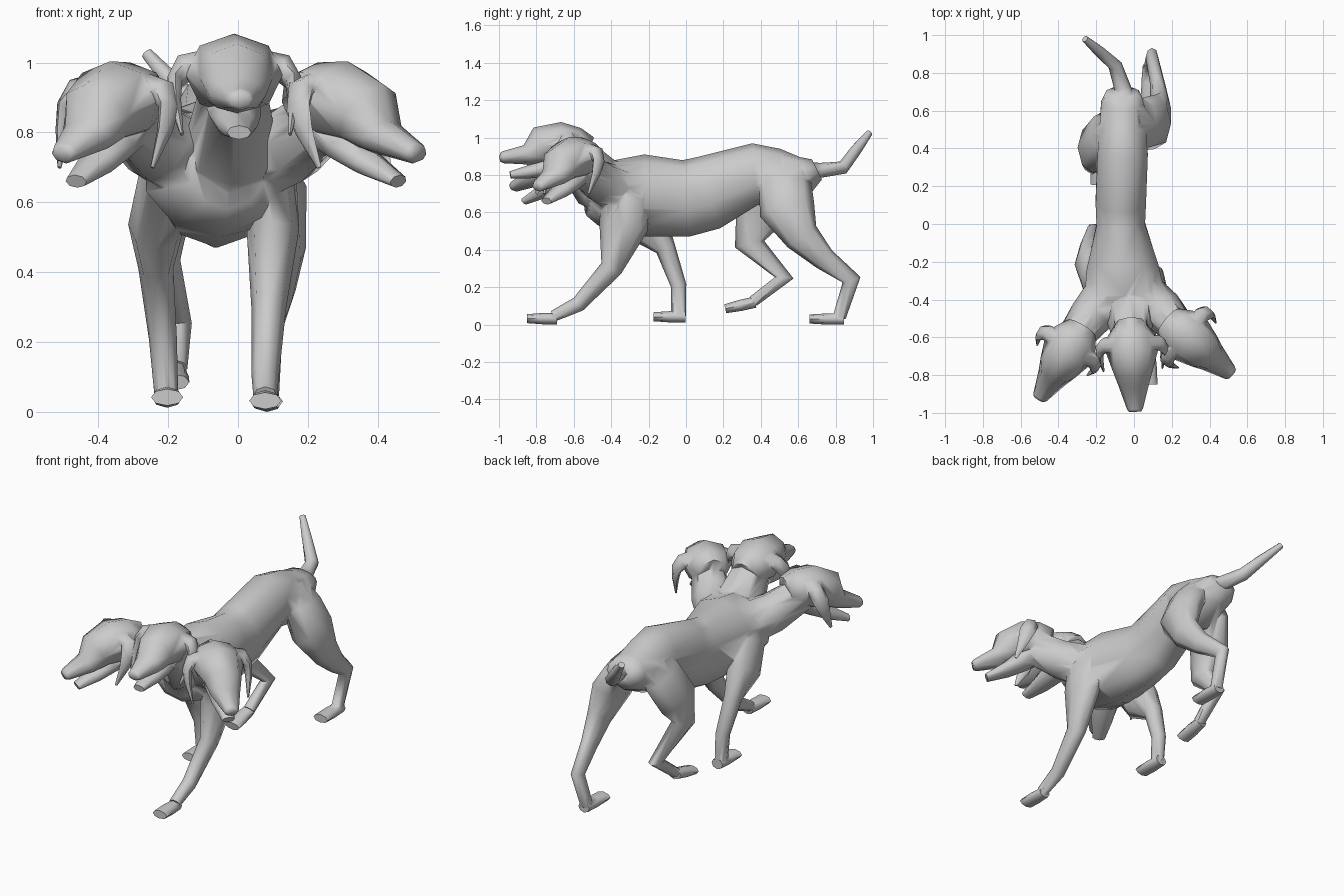
import bpy, bmesh
from math import sin, cos, tau, radians
from mathutils import Vector, Matrix


def loft(name, rings, side=(1, 0, 0), n=8, mat=None):
    """Tube through rings (x, y, z, half width, half depth), capped at both ends."""
    pts = [Vector(r[:3]) for r in rings]
    side = Vector(side).normalized()
    bm = bmesh.new()
    loops = []
    for i, r in enumerate(rings):
        a = (pts[i] - pts[i - 1]).normalized() if i else Vector()
        b = (pts[i + 1] - pts[i]).normalized() if i < len(pts) - 1 else Vector()
        t = (a + b).normalized()
        s = (side - t * side.dot(t)).normalized()
        d = s.cross(t)
        loops.append([bm.verts.new(pts[i] + s * r[3] * sin(tau * k / n) + d * r[4] * cos(tau * k / n))
                      for k in range(n)])
    for p, q in zip(loops, loops[1:]):
        for k in range(n):
            bm.faces.new((p[k], p[(k + 1) % n], q[(k + 1) % n], q[k]))
    bm.faces.new(loops[0])
    bm.faces.new(loops[-1])
    bmesh.ops.triangulate(bm, faces=bm.faces)
    bmesh.ops.recalc_face_normals(bm, faces=bm.faces)
    me = bpy.data.meshes.new(name)
    bm.to_mesh(me)
    bm.free()
    if mat:
        me.transform(mat)
    ob = bpy.data.objects.new(name, me)
    bpy.context.collection.objects.link(ob)
    return ob


def merge(base, parts):
    """Union the parts into the base so that no inner surfaces remain, then shade."""
    bpy.ops.object.select_all(action='DESELECT')
    base.select_set(True)
    bpy.context.view_layer.objects.active = base
    for p in parts:
        mod = base.modifiers.new("union", 'BOOLEAN')
        mod.operation, mod.solver, mod.object = 'UNION', 'EXACT', p
        bpy.ops.object.modifier_apply(modifier=mod.name)
        bpy.data.objects.remove(p)
    bpy.ops.object.shade_smooth_by_angle(angle=radians(75))


def paw(name, x, y, z, length, drop=0):
    """Flat foot running forward from the heel."""
    return loft(name, [(x, y, z, .036, .03), (x, y - length * .5, z - drop * .5, .044, .03),
                       (x, y - length, z - drop, .046, .024)])


def head(loc, yaw, pitch):
    """Hound head with open jaw and two hanging ears, modelled facing -y."""
    m = (Matrix.Translation(loc) @ Matrix.Rotation(radians(yaw), 4, 'Z')
         @ Matrix.Rotation(radians(pitch), 4, 'X'))
    parts = [loft("skull", [(0, .12, -.03, .085, .085), (0, .06, 0, .125, .10), (0, -.02, .01, .14, .118),
                            (0, -.13, .0, .105, .105), (0, -.20, -.048, .082, .055),
                            (0, -.33, -.06, .042, .032), (0, -.345, -.06, .032, .022)], mat=m),
             loft("jaw", [(0, .03, -.07, .08, .07), (0, -.07, -.105, .075, .055),
                          (0, -.17, -.135, .06, .038), (0, -.29, -.155, .035, .02)], mat=m)]
    for s in (-1, 1):
        parts.append(loft("ear", [(s * .07, .015, .045, .045, .035), (s * .14, .015, .03, .04, .045),
                                  (s * .17, -.01, -.01, .025, .045), (s * .17, -.05, -.07, .018, .032),
                                  (s * .155, -.12, -.16, .005, .008)], n=6, mat=m))
    return parts


# torso
body = loft("hound_body", [(-.06, .70, .83, .09, .06), (-.06, .64, .80, .12, .10),
                           (-.06, .50, .78, .13, .16), (-.06, .37, .805, .14, .165),
                           (-.07, .12, .705, .14, .20), (-.07, 0, .675, .135, .205),
                           (-.06, -.23, .69, .20, .22), (-.05, -.38, .69, .225, .19),
                           (-.04, -.47, .69, .18, .16), (-.03, -.53, .69, .11, .11)], n=10)
parts = []

# tail
parts.append(loft("tail", [(-.05, .60, .83, .06, .04), (-.06, .72, .825, .045, .04),
                           (-.10, .84, .84, .038, .036), (-.18, .91, .935, .03, .03),
                           (-.26, .98, 1.025, .018, .018)]))

# front legs
parts += [
    loft("front_leg_forward", [(.03, -.31, .78, .06, .09), (.085, -.325, .66, .085, .13),
                               (.10, -.335, .52, .075, .13), (.088, -.40, .30, .05, .06),
                               (.078, -.575, .11, .04, .042), (.078, -.71, .045, .034, .03)]),
    paw("front_paw_forward", .078, -.69, .032, .16),
    loft("front_leg_back", [(-.15, -.31, .78, .06, .09), (-.20, -.29, .67, .085, .13),
                            (-.235, -.21, .53, .08, .12), (-.235, -.11, .41, .05, .055),
                            (-.215, -.04, .21, .04, .042), (-.205, -.04, .045, .034, .04)]),
    paw("front_paw_back", -.203, -.003, .042, .17)]

# hind legs
parts += [
    loft("hind_leg_back", [(-.01, .53, .85, .05, .09), (.05, .53, .75, .08, .14),
                           (.11, .54, .62, .09, .15), (.14, .62, .47, .055, .095),
                           (.125, .74, .35, .04, .062), (.095, .885, .24, .033, .05),
                           (.083, .82, .04, .034, .035)]),
    paw("hind_paw_back", .083, .845, .03, .185),
    loft("hind_leg_forward", [(-.11, .51, .85, .05, .09), (-.16, .47, .75, .08, .14),
                              (-.215, .40, .60, .085, .14), (-.22, .34, .43, .055, .08),
                              (-.17, .525, .25, .038, .05), (-.18, .36, .125, .035, .03)]),
    paw("hind_paw_forward", -.185, .37, .12, .16, .035)]

# necks
parts += [
    loft("middle_neck", [(-.04, -.32, .68, .14, .14), (-.02, -.48, .765, .135, .15),
                         (-.015, -.60, .91, .10, .115)]),
    loft("right_neck", [(.0, -.34, .71, .13, .13), (.15, -.46, .765, .115, .115),
                        (.26, -.58, .86, .09, .10)], side=(.7, .7, 0)),
    loft("left_neck", [(-.11, -.34, .71, .13, .13), (-.23, -.49, .77, .115, .115),
                       (-.33, -.62, .86, .09, .10)], side=(.8, -.6, 0))]

# three heads
parts += head((-.012, -.65, .955), 3, 0)
parts += head((.275, -.592, .885), 50, 15)
parts += head((-.34, -.655, .885), -31, 15)
merge(body, parts)
